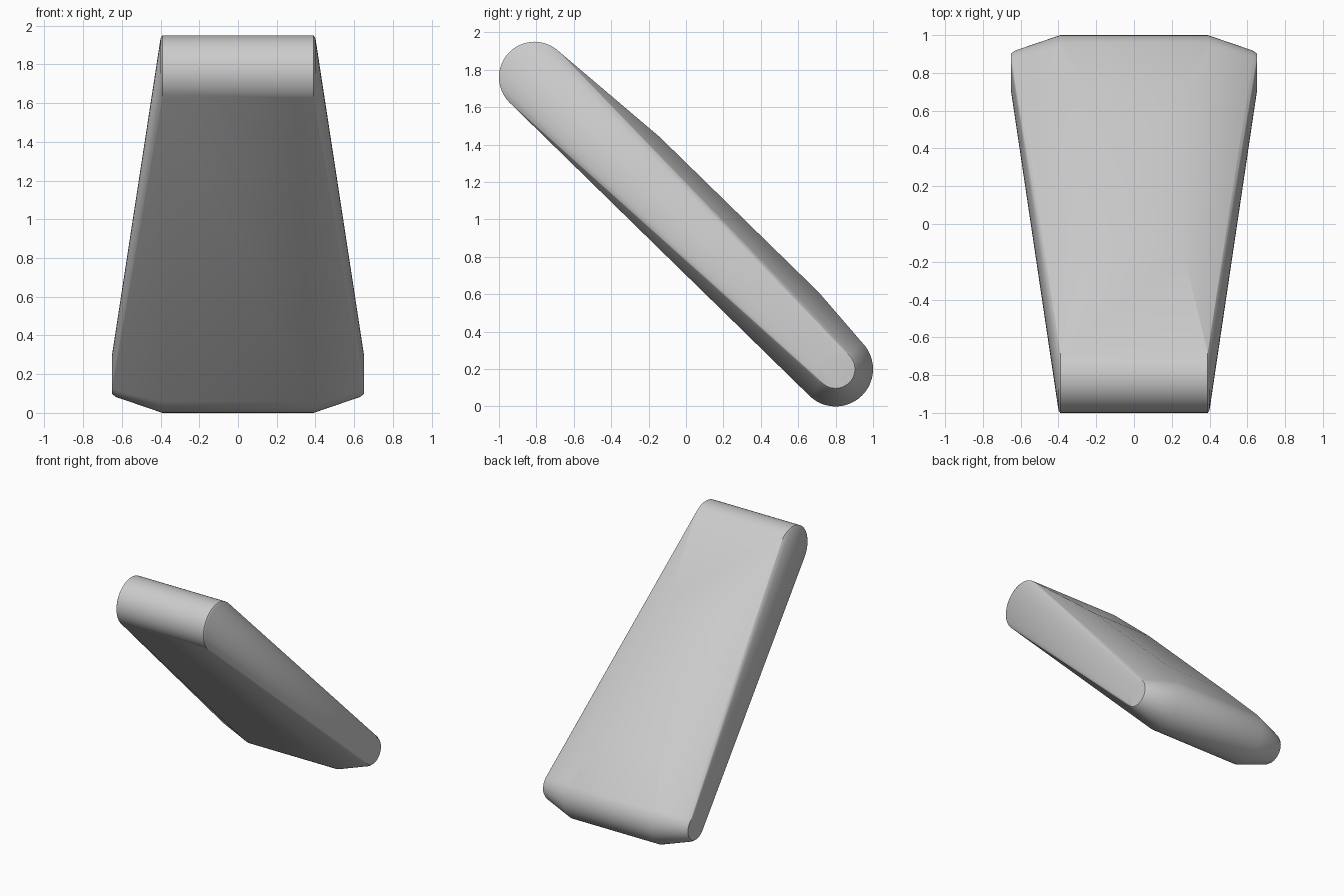
import bpy, bmesh
from math import cos, sin, pi, radians

cube = bpy.data.objects.get("Cube")
if cube:
    bpy.data.objects.remove(cube, do_unlink=True)

grey = bpy.data.materials.new("light grey")
grey.use_nodes = True
colour = (0.6, 0.6, 0.6, 1)
grey.diffuse_color = colour
grey.node_tree.nodes["Principled BSDF"].inputs["Base Color"].default_value = colour

SIDES = 48
bm = bmesh.new()


def ring(x, y, z, radius):
    """Mirrored pair of circles lying across the x axis."""
    for side in (-1, 1):
        for i in range(SIDES):
            a = 2 * pi * i / SIDES
            bm.verts.new((side * x, y + radius * cos(a), z + radius * sin(a)))


# Narrow rounded upper end, with softened rims
for x, radius in ((0.39, 0.19), (0.4, 0.175)):
    ring(x, -0.81, 1.76, radius)

# Wide lower end, tapering to small side caps
for x, radius in ((0.39, 0.2), (0.63, 0.118), (0.65, 0.103)):
    ring(x, 0.8, 0.2, radius)

# Raised panel on the upper face
for side in (-1, 1):
    for y, z in ((-0.14, 1.44), (0.71, 0.61)):
        bm.verts.new((side * 0.26, y, z))

# Stretch one skin over the rings and the panel
hull = bmesh.ops.convex_hull(bm, input=bm.verts)
loose = {v for v in hull["geom_interior"] + hull["geom_unused"]
         if isinstance(v, bmesh.types.BMVert) and v.is_valid}
bmesh.ops.delete(bm, geom=list(loose), context="VERTS")
bmesh.ops.dissolve_limit(bm, angle_limit=radians(0.5), verts=bm.verts, edges=bm.edges)
bmesh.ops.recalc_face_normals(bm, faces=bm.faces)

mesh = bpy.data.meshes.new("tapered_body")
bm.to_mesh(mesh)
bm.free()
mesh.materials.append(grey)
body = bpy.data.objects.new("tapered_body", mesh)
bpy.context.collection.objects.link(body)

bpy.ops.object.select_all(action="DESELECT")
body.select_set(True)
bpy.context.view_layer.objects.active = body
bpy.ops.object.shade_smooth_by_angle(angle=radians(30))
